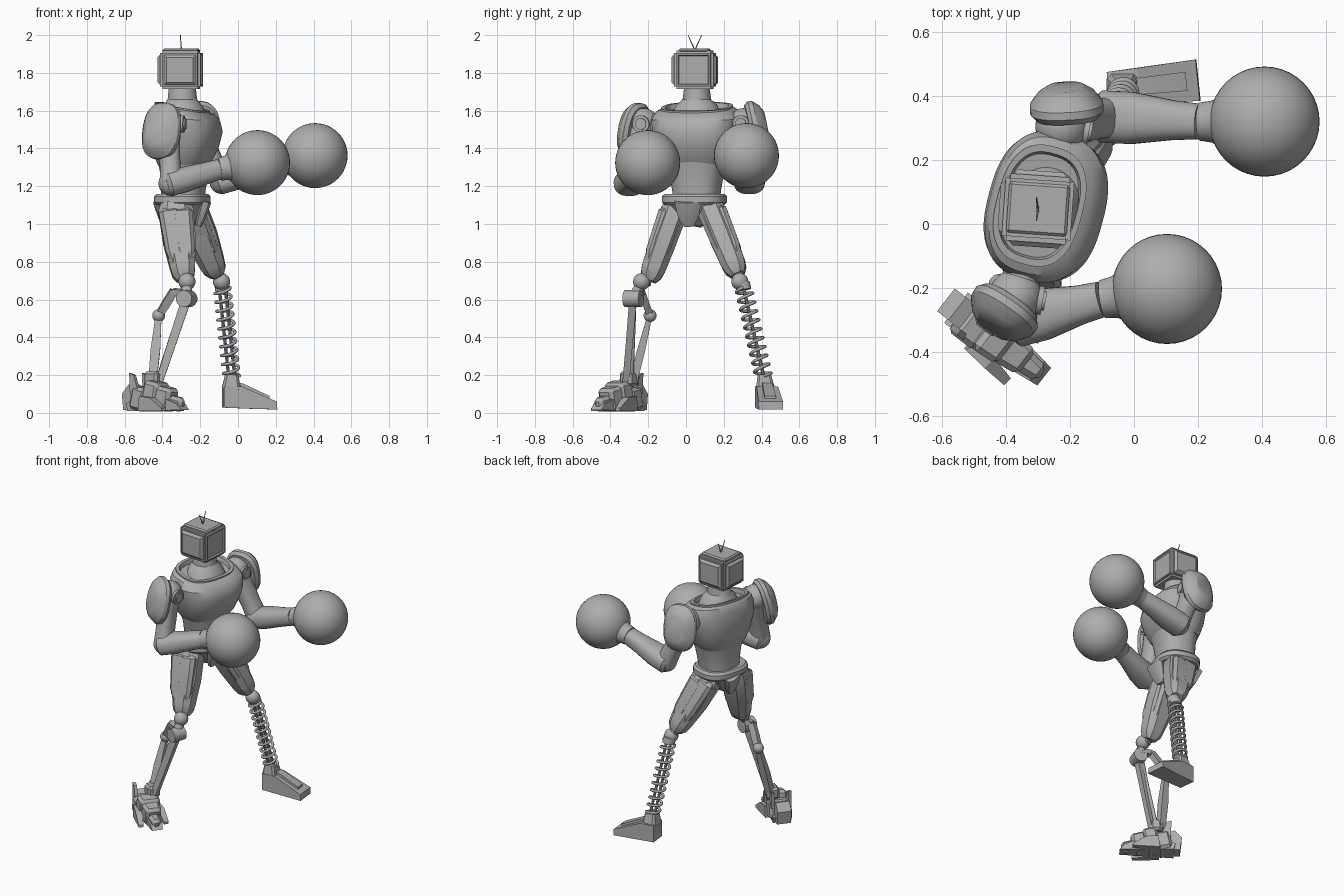
import bpy, bmesh, math
from mathutils import Matrix, Vector

cube = bpy.data.objects.get("Cube")
if cube:
    bpy.data.objects.remove(cube)

grey = bpy.data.materials.new("plain_grey")
grey.use_nodes = True
grey.diffuse_color = (0.42, 0.42, 0.42, 1)
grey.node_tree.nodes["Principled BSDF"].inputs["Base Color"].default_value = grey.diffuse_color


def finish(name, bm, matrix=Matrix(), angle=32):
    bmesh.ops.recalc_face_normals(bm, faces=bm.faces)
    mesh = bpy.data.meshes.new(name)
    bm.to_mesh(mesh)
    bm.free()
    ob = bpy.data.objects.new(name, mesh)
    bpy.context.collection.objects.link(ob)
    mesh.materials.append(grey)
    ob.matrix_world = matrix
    bpy.ops.object.select_all(action="DESELECT")
    ob.select_set(True)
    bpy.context.view_layer.objects.active = ob
    bpy.ops.object.shade_smooth_by_angle(angle=math.radians(angle))
    return ob


def turn(loc, yaw=0, pitch=0):
    return (Matrix.Translation(loc) @ Matrix.Rotation(math.radians(yaw), 4, "Z")
            @ Matrix.Rotation(math.radians(pitch), 4, "Y"))


def loft(name, rings, matrix, n=32, p=2.0, angle=32):
    """Skin closed rings (offset, height, rx, ry, tilt) stacked along local z."""
    bm = bmesh.new()
    loops = []
    for off, z, rx, ry, tilt in rings:
        loop = []
        for i in range(n):
            a = math.tau * (i + 0.5) / n
            c, s = math.cos(a), math.sin(a)
            x = rx * math.copysign(abs(c) ** (2 / p), c)
            y = ry * math.copysign(abs(s) ** (2 / p), s)
            loop.append(bm.verts.new((off + x, y, z + tilt * x)))
        loops.append(loop)
    for lo, hi in zip(loops, loops[1:]):
        for i in range(n):
            j = (i + 1) % n
            bm.faces.new((lo[i], lo[j], hi[j], hi[i]))
    bm.faces.new(loops[0])
    bm.faces.new(loops[-1])
    return finish(name, bm, matrix, angle)


def limb(name, a, b, profile, n=24, p=2.0, hint=(1, 0, 0)):
    """Loft from a to b; profile holds (fraction, rx, ry)."""
    a, b, hint = Vector(a), Vector(b), Vector(hint)
    z = (b - a).normalized()
    x = (hint - z * hint.dot(z)).normalized()
    m = Matrix((x, z.cross(x), z)).transposed().to_4x4()
    m.translation = a
    size = (b - a).length
    return loft(name, [(0, t * size, rx, ry, 0) for t, rx, ry in profile], m, n, p)


def rod(name, a, b, r, n=16):
    return limb(name, a, b, [(0, r, r), (1, r, r)], n)


def bar(name, a, b, w0, w1):
    return limb(name, a, b, [(0, w0, w0 * .8), (.5, w1 * 1.2, w1), (1, w1, w1)], 4)


def ball(name, loc, r):
    bm = bmesh.new()
    bmesh.ops.create_uvsphere(bm, u_segments=40, v_segments=24, radius=r)
    return finish(name, bm, Matrix.Translation(loc))


def block(name, size, matrix, bevel=0.01, taper=1.0):
    bm = bmesh.new()
    bmesh.ops.create_cube(bm, size=1)
    for v in bm.verts:
        k = taper if v.co.x > 0 else 1
        v.co = Vector((v.co.x * size[0], v.co.y * size[1] * k, v.co.z * size[2]))
    bmesh.ops.bevel(bm, geom=bm.edges[:], offset=bevel, segments=1, affect="EDGES")
    return finish(name, bm, matrix, 20)


def prism(name, outline, width, matrix, toe_width=None):
    """Extrude a side outline (x, z) across y, with a different width at the far end."""
    bm = bmesh.new()
    end = max(x for x, z in outline)
    sides = []
    for s in (-.5, .5):
        sides.append([bm.verts.new((x, s * (width + ((toe_width or width) - width) * max(x, 0) / end), z))
                      for x, z in outline])
    bm.faces.new(sides[0])
    bm.faces.new(sides[1])
    for i in range(len(outline)):
        j = (i + 1) % len(outline)
        bm.faces.new((sides[0][i], sides[0][j], sides[1][j], sides[1][i]))
    return finish(name, bm, matrix, 20)


# Head: bevelled box with raised side panels and a recessed screen
bm = bmesh.new()
bmesh.ops.create_cube(bm, size=1)
bmesh.ops.scale(bm, vec=(.215, .21, .205), verts=bm.verts)
bmesh.ops.bevel(bm, geom=bm.edges[:], offset=.014, segments=2, affect="EDGES")
big = [f for f in bm.faces if f.calc_area() > .02 and abs(f.normal.z) < .5]
for f in big:
    screen = f.normal.x > .5
    bmesh.ops.inset_region(bm, faces=[f], thickness=.012, depth=0)
    bmesh.ops.inset_region(bm, faces=[f], thickness=.008 if screen else .02, depth=-.008 if screen else .014)
finish("head", bm, turn((-.3, .047, 1.816), -4), 20)
block("head_top_ridge", (.19, .16, .02), turn((-.3, .047, 1.918), -4), .008)
for s in (-1, 1):
    limb("antenna", (-.3, .047, 1.92), (-.305, .047 + s * .036, 2.0), [(0, .004, .004), (1, .002, .002)], 8)

# Neck, chest, collar and waist, all turned slightly towards the front
YAW = -15
body = turn((-.285, .055, 0), YAW)
loft("neck", [(0, 1.55, .125, .14, 0), (0, 1.63, .1, .11, -.1), (-.01, 1.66, .078, .075, 0),
              (-.01, 1.74, .07, .065, 0)], body)
loft("chest", [(-.005, 1.31, .125, .155, 0), (0, 1.345, .145, .18, 0), (.005, 1.41, .17, .205, 0),
               (.01, 1.49, .183, .23, 0), (.005, 1.56, .172, .235, -.08), (-.005, 1.60, .15, .215, -.14),
               (-.01, 1.615, .128, .185, -.18), (-.01, 1.595, .115, .165, -.18)], body, 48, 2.6)
loft("collar", [(-.01, 1.59, .135, .19, -.18), (-.01, 1.622, .135, .19, -.18),
                (-.01, 1.622, .118, .168, -.18), (-.01, 1.59, .11, .16, -.18)], body, 48, 2.6)
loft("waist", [(-.005, 1.12, .115, .12, 0), (-.005, 1.18, .115, .128, 0), (0, 1.27, .122, .145, 0),
               (0, 1.34, .135, .165, 0)], body, 40, 2.4)

# Belt, pelvis and crotch guard
hips = turn((-.295, .045, 0), YAW)
loft("belt", [(0, 1.10, .13, .155, 0), (0, 1.115, .142, .17, 0), (0, 1.145, .142, .17, 0),
              (0, 1.16, .13, .155, 0)], hips, 32, 2.6)
loft("pelvis", [(0, .99, .06, .03, 0), (0, 1.03, .1, .065, 0), (0, 1.12, .125, .145, 0)], hips, 16, 3)
for s, label in ((1, "front_crotch_guard"), (-1, "rear_crotch_guard")):
    limb(label, (-.295 + s * .125, .045 - s * .035, 1.12), (-.295 + s * .085, .035 - s * .02, .99),
         [(0, .03, .075), (.55, .028, .06), (1, .018, .03)], 8, 3)

# Thighs: faceted armour with raised plates and a ball knee
THIGH = [(0, .075, .06), (.12, .098, .075), (.5, .092, .075), (.84, .07, .068), (.93, .062, .06), (1, .04, .04)]
thighs = (("front", (-.335, -.045, 1.12), (-.285, -.195, .70), (-.27, -.235, .695), -1),
          ("rear", (-.275, .115, 1.12), (-.11, .275, .73), (-.087, .285, .695), 1))
for label, top, low, knee, side in thighs:
    limb(label + "_thigh", top, low, THIGH, 8, 2.6)
    top, low = Vector(top), Vector(low)
    for shift in ((.03, side * .025, 0), (-.035, side * .025, 0), (.02, -side * .02, 0)):
        v = Vector(shift)
        limb(label + "_thigh_plate", top.lerp(low, .1) + v, top.lerp(low, .8) + v * .8,
             [(0, .04, .035), (.08, .06, .058), (.75, .052, .054), (1, .03, .035)], 8, 4)
    ball(label + "_knee_ball", knee, .045)
    rod(label + "_knee_pin", low, knee, .03)

# Piston leg: hinge, link arm and two tapering shins
hinge = Vector((-.272, -.28, .605))
rod("hinge", hinge + Vector((-.015, -.042, 0)), hinge + Vector((.015, .042, 0)), .045, 20)
rod("hinge_post", (-.27, -.235, .69), hinge, .028)
bar("link_upper", hinge + Vector((0, .02, .03)), (-.345, -.235, .64), .035, .025)
bar("link_lower", (-.34, -.235, .645), (-.42, -.19, .515), .03, .026)
ball("link_joint", (-.42, -.19, .515), .034)
bar("rear_shin", (-.42, -.19, .52), (-.455, -.285, .14), .022, .03)
bar("front_shin", hinge, (-.425, -.32, .14), .036, .026)
rod("shin_damper", (-.30, -.275, .56), (-.43, -.29, .16), .012)

# Clawed foot: overlapping wedges from toe to heel
claw = turn((-.43, -.36, 0), -38)
prism("claw_sole", [(-.15, .01), (-.16, .05), (-.06, .09), (.05, .09), (.16, .05), (.19, .015)], .12, claw, .07)
for x, h, w, k in ((.13, .075, .08, .7), (.065, .125, .12, .8), (-.01, .155, .14, .9), (-.085, .125, .145, 1)):
    block("claw_segment", (.095, w, h), claw @ turn((x, 0, h / 2 + .012), 0, 12), .018, k)
prism("claw_heel", [(-.19, .015), (-.2, .1), (-.155, .15), (-.1, .13), (-.1, .01)], .09, claw)
for s in (-1, 1):
    prism("claw_spur", [(-.13, .1), (-.135, .21), (-.105, .2), (-.07, .1)], .02, claw @ turn((0, s * .055, 0)))
    prism("side_toe", [(-.06, .01), (-.05, .09), (.03, .08), (.11, .025), (.11, .01)], .05,
          claw @ turn((0, s * .068, 0), s * 8), .03)
block("claw_ankle", (.09, .08, .08), turn((-.445, -.3, .18), -38), .015)

# Spring leg: coil around two thin rods
start, stop = Vector((-.083, .305, .66)), Vector((-.033, .412, .19))
axis = (stop - start).normalized()
u = axis.cross(Vector((0, 1, 0))).normalized()
w = axis.cross(u)
coil = bpy.data.curves.new("spring", "CURVE")
coil.dimensions = "3D"
coil.bevel_depth, coil.bevel_resolution = .0085, 2
spline = coil.splines.new("POLY")
TURNS, STEPS = 10, 24
spline.points.add(TURNS * STEPS)
for i, pt in enumerate(spline.points):
    a = math.tau * i / STEPS
    pt.co = (*(start.lerp(stop, i / (TURNS * STEPS)) + .042 * (u * math.cos(a) + w * math.sin(a))), 1)
spring = bpy.data.objects.new("spring", coil)
bpy.context.collection.objects.link(spring)
coil.materials.append(grey)
bpy.ops.object.select_all(action="DESELECT")
spring.select_set(True)
bpy.context.view_layer.objects.active = spring
bpy.ops.object.convert(target="MESH")
for s in (-1, 1):
    rod("spring_rod", start + u * s * .016 - axis * .03, stop + u * s * .016, .009, 10)
rod("spring_cap", start - axis * .03, start + axis * .01, .04)

# Wedge foot under the spring
foot = turn((-.035, .425, 0), 6)
prism("wedge_foot", [(-.045, .028), (-.045, .14), (.05, .14), (.235, .06), (.238, .018), (.1, .022)], .11, foot, .13)
prism("wedge_foot_ridge", [(.04, .13), (.04, .16), (.06, .155), (.2, .09), (.2, .06)], .05, foot, .06)
limb("wedge_ankle", (-.035, .42, .13), (-.033, .414, .205), [(0, .052, .052), (.4, .045, .045), (1, .036, .036)], 8, 5)

# Arms: shoulder, upper arm, forearm, shoulder guard and round glove
arms = (("front", (-.37, -.225, 1.53), (-.355, -.3, 1.215), (-.10, -.235, 1.29), (.103, -.203, 1.325),
         (-.40, -.265, 1.49), (-.55, -.8, .2)),
        ("rear", (-.225, .305, 1.53), (-.085, .335, 1.225), (.205, .32, 1.315), (.408, .32, 1.362),
         (-.21, .355, 1.5), (-.05, 1, .2)))
for label, shoulder, elbow, wrist, fist, guard, out in arms:
    shoulder, elbow, wrist, fist, guard = map(Vector, (shoulder, elbow, wrist, fist, guard))
    out = Vector(out).normalized()
    ball(label + "_shoulder", shoulder, .083)
    rod(label + "_shoulder_axle", shoulder, shoulder.lerp(Vector((-.285, .055, 1.51)), .5), .06, 24)
    fore = Vector((.085, -.015, 0))
    rod(label + "_shoulder_disc", shoulder, shoulder + fore, .045, 24)
    rod(label + "_shoulder_cap", shoulder, shoulder + fore * 1.1, .03, 24)
    limb(label + "_upper_arm", shoulder, elbow,
         [(0, .07, .075), (.35, .058, .066), (.7, .055, .062), (1, .06, .066)], 20, 2.5)
    ball(label + "_elbow", elbow, .066)
    limb(label + "_forearm", elbow - (wrist - elbow) * .12, wrist,
         [(0, .052, .06), (.06, .066, .082), (.35, .068, .082), (.75, .058, .062), (1, .054, .056)],
         24, 2.4, (0, 0, 1))
    limb(label + "_glove_cuff", wrist, fist,
         [(0, .052, .052), (.01, .06, .06), (.2, .066, .066), (.35, .084, .084), (.5, .125, .125), (.7, .14, .14)], 32)
    ball(label + "_glove", fist, .172)
    limb(label + "_shoulder_guard", guard - out * .02, guard + out * .075,
         [(0, .135, .1), (.2, .152, .116), (.45, .15, .114), (.8, .12, .088), (1, .085, .058)], 28, 2.5, (0, 0, 1))
